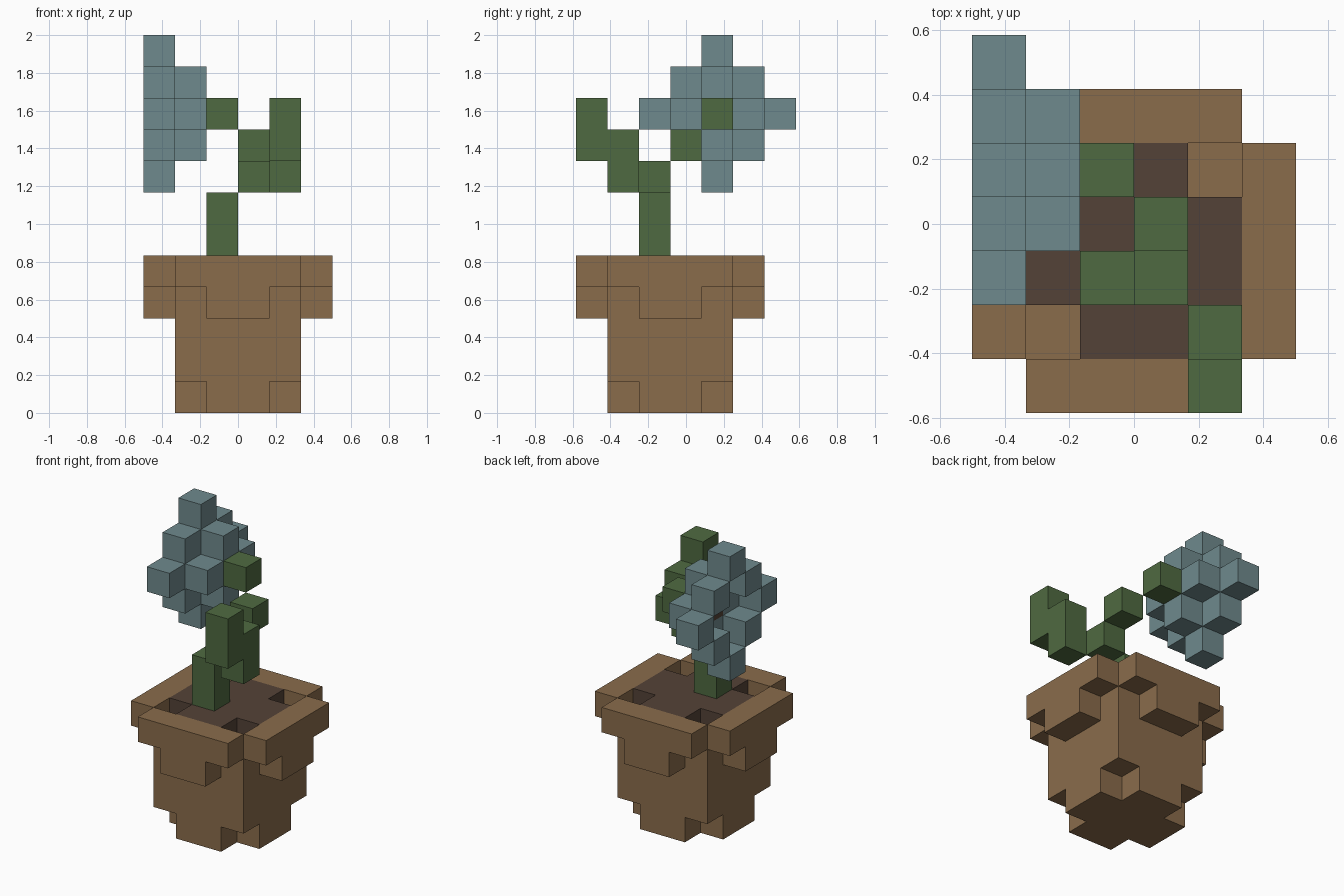
import bpy, bmesh, math
from itertools import product
from mathutils import Vector

cube = bpy.data.objects.get("Cube")
if cube:
    bpy.data.objects.remove(cube, do_unlink=True)

U = 1 / 6                                # edge of one block
ORIGIN = Vector((-3 * U, -3.5 * U, 0))   # corner of block (0, 0, 0)


def srgb(r, g, b):
    lin = lambda c: c / 12.92 if c <= 0.04045 else ((c + 0.055) / 1.055) ** 2.4
    return (lin(r / 255), lin(g / 255), lin(b / 255), 1)


def material(name, colour):
    m = bpy.data.materials.new(name)
    m.use_nodes = True
    m.diffuse_color = colour
    bsdf = next(n for n in m.node_tree.nodes if n.type == 'BSDF_PRINCIPLED')
    bsdf.inputs["Base Color"].default_value = colour
    bsdf.inputs["Roughness"].default_value = 0.9
    return m


clay = material("clay brown", srgb(138, 108, 75))
earth = material("dark earth", srgb(84, 66, 55))
green = material("leaf green", srgb(79, 106, 65))
blue = material("petal blue", srgb(111, 138, 141))


def block(xs, ys, zs):
    return set(product(xs, ys, zs))


# Square pot, centred on blocks 1-4; corners are the four upright edges
inner = range(1, 5)
mid = range(2, 4)


def corners(k):
    return {(i, j, k) for i in (1, 4) for j in (1, 4)}


# Tapered body with notched foot
body = block(inner, inner, range(0, 4)) - corners(0)

# Stepped rim: wide upper course, narrow lower course on each side
rim = set()
for span, k in ((inner, 4), (mid, 3)):
    for s in (0, 5):
        rim |= block(span, [s], [k]) | block([s], span, [k])

# Soil fills the rim except at the open corners
soil = block(inner, inner, [4]) - corners(4)

# Winding stem and side leaf
stem = {(2, 2, 5), (2, 2, 6), (3, 2, 7), (3, 3, 8), (2, 4, 9)}
leaf = {(4, 1, 7), (4, 1, 8), (4, 0, 8), (4, 0, 9)}

# Cupped bloom facing sideways: two diamond rings around a centre
HEART = (4, 9)


def ring(i, radius):
    return {(i, j, k) for j in range(7) for k in range(12)
            if abs(j - HEART[0]) + abs(k - HEART[1]) == radius}


parts = [
    ("flower_pot", body | rim, clay),
    ("soil", soil, earth),
    ("stem", stem, green),
    ("leaf", leaf, green),
    ("inner_petals", ring(1, 1), blue),
    ("outer_petals", ring(0, 2), blue),
    ("flower_centre", ring(1, 0), earth),
]
occupied = set().union(*(cells for _, cells, _ in parts))


def build(name, cells, mat):
    """Skin a set of blocks with only their exposed faces."""
    bm = bmesh.new()
    verts = {}

    def vert(p):
        if p not in verts:
            verts[p] = bm.verts.new(ORIGIN + Vector(p) * U)
        return verts[p]

    for cell in sorted(cells):
        for axis, side in product(range(3), (0, 1)):
            near = list(cell)
            near[axis] += 1 if side else -1
            if tuple(near) in occupied:
                continue
            a, b = (axis + 1) % 3, (axis + 2) % 3
            loop = []
            for da, db in ((0, 0), (1, 0), (1, 1), (0, 1)):
                p = list(cell)
                p[axis] += side
                p[a] += da
                p[b] += db
                loop.append(vert(tuple(p)))
            bm.faces.new(loop if side else loop[::-1])
    # Merge coplanar squares into clean flat faces
    bmesh.ops.dissolve_limit(bm, angle_limit=math.radians(1),
                             verts=bm.verts[:], edges=bm.edges[:])
    me = bpy.data.meshes.new(name)
    bm.to_mesh(me)
    bm.free()
    me.materials.append(mat)
    ob = bpy.data.objects.new(name, me)
    bpy.context.collection.objects.link(ob)


for part in parts:
    build(*part)
